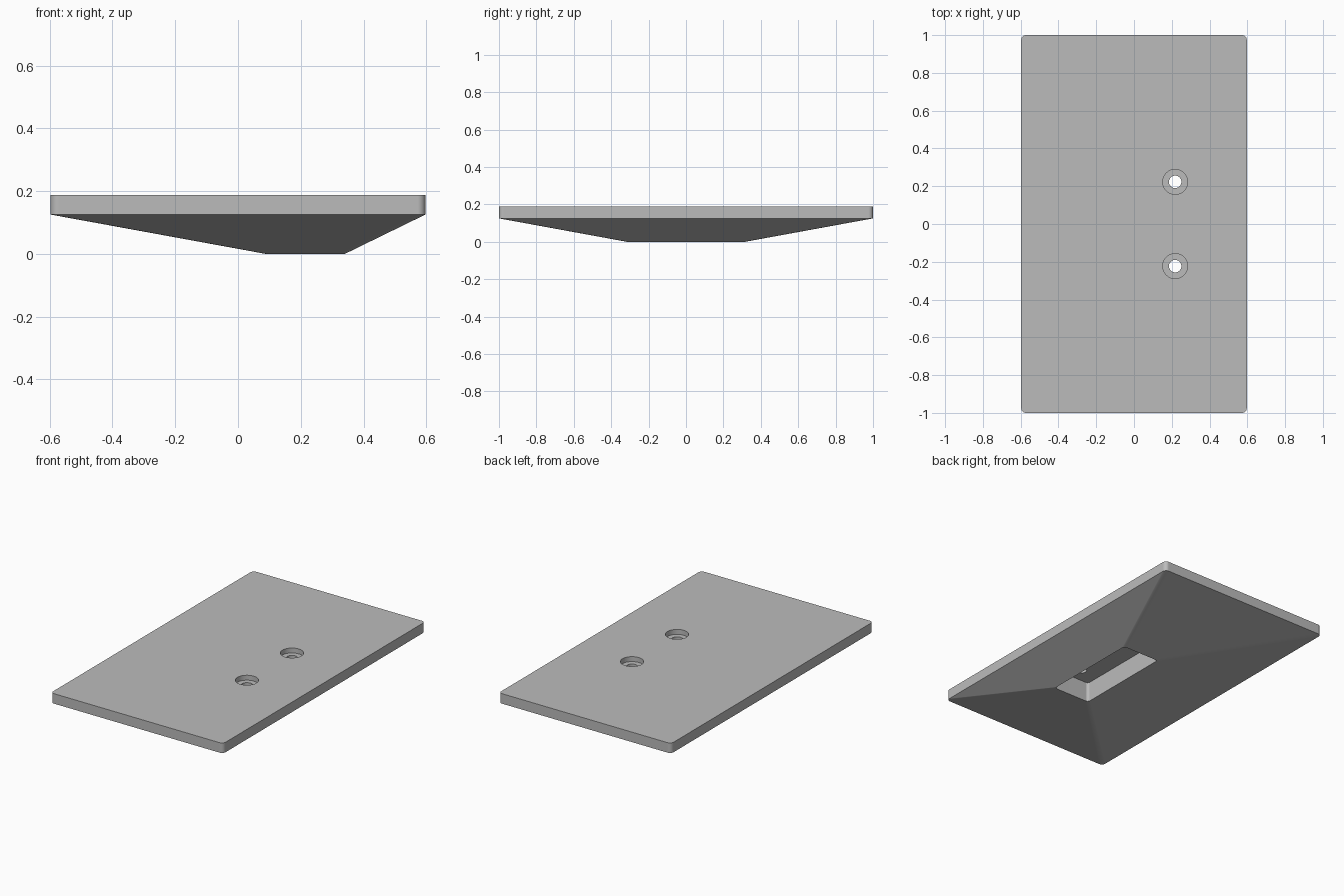
import bpy, bmesh
from math import sin, cos, pi, radians

if "Cube" in bpy.data.objects:
    bpy.data.objects.remove(bpy.data.objects["Cube"], do_unlink=True)

GREY = (0.5, 0.5, 0.5, 1)
grey = bpy.data.materials.new("plain grey")
grey.use_nodes = True
grey.diffuse_color = GREY
grey.node_tree.nodes["Principled BSDF"].inputs["Base Color"].default_value = GREY

HALF_X, HALF_Y, TOP = 0.597, 1.0, 0.1875
RIM = 0.125               # underside of the plate and roof of the pocket
POCKET_X, POCKET_HX, POCKET_HY = 0.214, 0.127, 0.317
STEPS = 8                 # segments in each rounded corner


def make_object(name, bm):
    bmesh.ops.recalc_face_normals(bm, faces=bm.faces)
    mesh = bpy.data.meshes.new(name)
    bm.to_mesh(mesh)
    bm.free()
    mesh.materials.append(grey)
    obj = bpy.data.objects.new(name, mesh)
    bpy.context.collection.objects.link(obj)
    return obj


def rounded_ring(bm, cx, hx, hy, r, z):
    """Ring of vertices around a rounded rectangle."""
    ring = []
    for i, (sx, sy) in enumerate([(1, 1), (-1, 1), (-1, -1), (1, -1)]):
        for k in range(STEPS + 1):
            a = (i + k / STEPS) * pi / 2
            ring.append(bm.verts.new((cx + sx * (hx - r) + r * cos(a),
                                      sy * (hy - r) + r * sin(a), z)))
    return ring


def skin(bm, rings):
    """Walls between successive rings, closed at both ends."""
    for lo, hi in zip(rings, rings[1:]):
        for i in range(len(lo)):
            j = (i + 1) % len(lo)
            bm.faces.new((lo[i], lo[j], hi[j], hi[i]))
    bm.faces.new(rings[0])
    bm.faces.new(rings[-1])


# Plate, tapered underside and open pocket as one skin
bm = bmesh.new()
skin(bm, [
    rounded_ring(bm, 0, HALF_X, HALF_Y, 0.025, TOP),
    rounded_ring(bm, 0, HALF_X, HALF_Y, 0.025, RIM),
    rounded_ring(bm, POCKET_X, POCKET_HX, POCKET_HY, 0.018, 0),
    rounded_ring(bm, POCKET_X, POCKET_HX - 0.001, POCKET_HY - 0.001, 0.017, RIM),
])
plate = make_object("tapered_plate", bm)


def stepped_cutter(y):
    """Wide counterbore above a narrow through hole."""
    bm = bmesh.new()
    rings = []
    for r, z in [(0.033, RIM - 0.03), (0.033, TOP - 0.031),
                 (0.066, TOP - 0.031), (0.066, TOP + 0.03)]:
        rings.append([bm.verts.new((0.218 + r * cos(a * pi / 24),
                                    y + r * sin(a * pi / 24), z)) for a in range(48)])
    skin(bm, rings)
    cutter = make_object("screw_hole_cutter", bm)
    cutter.hide_render = True
    return cutter


# Two counterbored screw holes
bpy.context.view_layer.objects.active = plate
for y in (-0.223, 0.223):
    cutter = stepped_cutter(y)
    cut = plate.modifiers.new("screw hole", "BOOLEAN")
    cut.operation, cut.solver, cut.object = "DIFFERENCE", "EXACT", cutter
    bpy.ops.object.modifier_apply(modifier=cut.name)
    bpy.data.objects.remove(cutter, do_unlink=True)

# Smooth the rounded corners and holes, keep the facets flat
bpy.ops.object.select_all(action="DESELECT")
plate.select_set(True)
bpy.ops.object.shade_smooth_by_angle(angle=radians(12))
weighted = plate.modifiers.new("flat facets", "WEIGHTED_NORMAL")
weighted.keep_sharp = True
